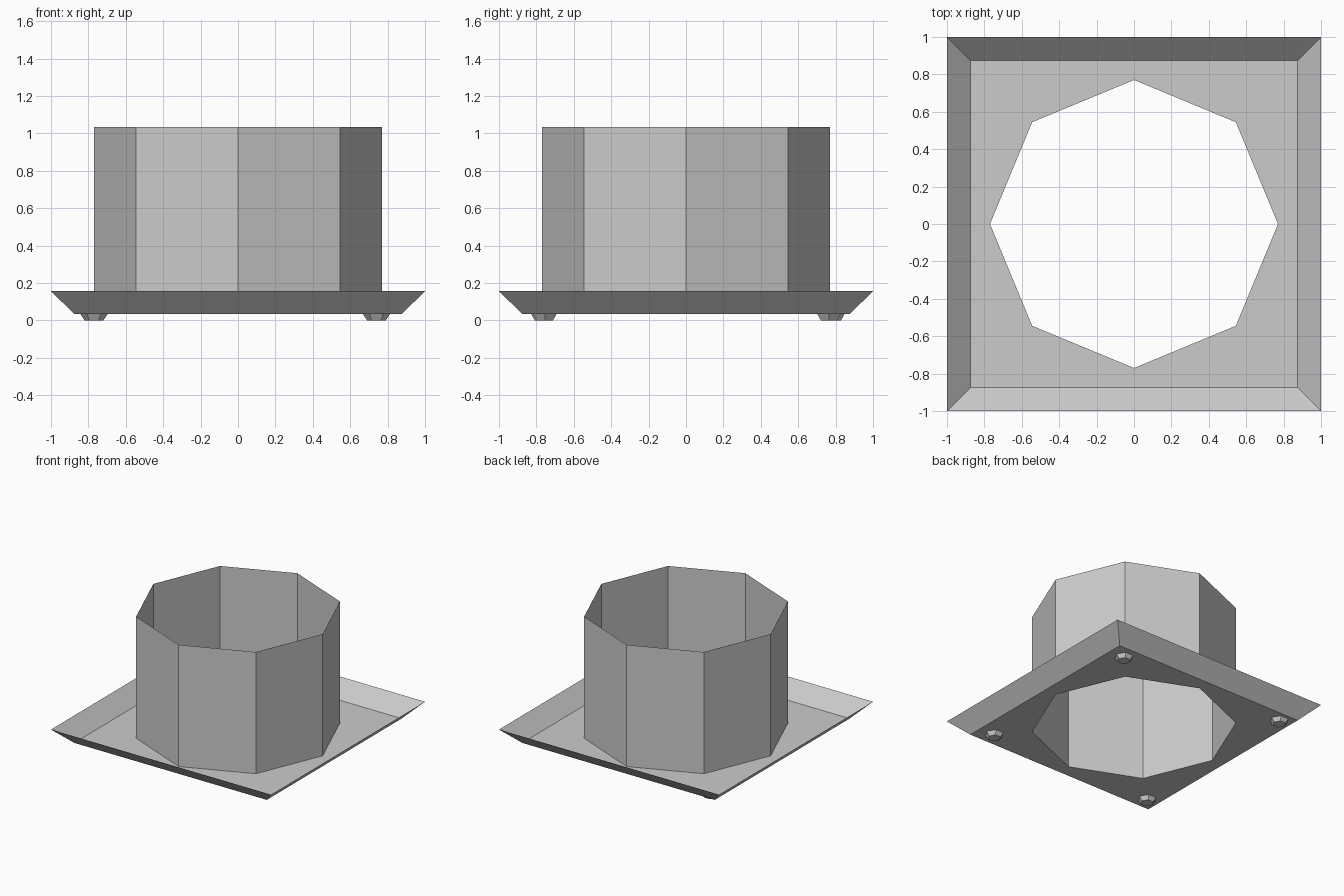
import bpy, bmesh
from math import cos, sin, pi

if "Cube" in bpy.data.objects:
    bpy.data.objects.remove(bpy.data.objects["Cube"])


def make_object(name, bm):
    mesh = bpy.data.meshes.new(name)
    bm.to_mesh(mesh)
    bm.free()
    obj = bpy.data.objects.new(name, mesh)
    bpy.context.collection.objects.link(obj)
    return obj


def ring(bm, points, z):
    return [bm.verts.new((x, y, z)) for x, y in points]


def bridge(bm, a, b):
    n = len(a)
    for i in range(n):
        j = (i + 1) % n
        bm.faces.new((a[i], a[j], b[j], b[i]))


def square(h):
    return [(h, h), (-h, h), (-h, -h), (h, -h)]


FLOOR, RIM, TOP = 0.033, 0.157, 1.033
octagon = [(0.77 * cos(i * pi / 4), 0.77 * sin(i * pi / 4)) for i in range(8)]

# Square tray: thin floor with octagonal opening and flared rim
bm = bmesh.new()
inner = ring(bm, square(0.875), FLOOR)
outer = ring(bm, square(1.0), RIM)
hole = ring(bm, octagon, FLOOR)
bridge(bm, inner, outer)
for q in range(4):
    a, b, c = hole[2 * q], hole[2 * q + 1], hole[(2 * q + 2) % 8]
    bm.faces.new((a, inner[q], b))
    bm.faces.new((b, inner[q], c))
    bm.faces.new((inner[q - 1], inner[q], a))
bmesh.ops.dissolve_limit(bm, angle_limit=0.01, verts=bm.verts, edges=bm.edges)
make_object("tray", bm)

# Open octagonal tube
bm = bmesh.new()
bridge(bm, ring(bm, octagon, FLOOR), ring(bm, octagon, TOP))
make_object("tube", bm)

# Small tapered feet under the corners
for i, (x, y) in enumerate([(0.74, 0.765), (-0.77, 0.785), (-0.77, -0.765), (0.74, -0.755)]):
    bm = bmesh.new()

    def hexagon(r):
        return [(x + r * cos(k * pi / 3), y + r * sin(k * pi / 3)) for k in range(6)]

    low, high = ring(bm, hexagon(0.05), 0), ring(bm, hexagon(0.072), FLOOR)
    bridge(bm, low, high)
    bm.faces.new(low[::-1])
    make_object(f"foot_{i + 1}", bm)
